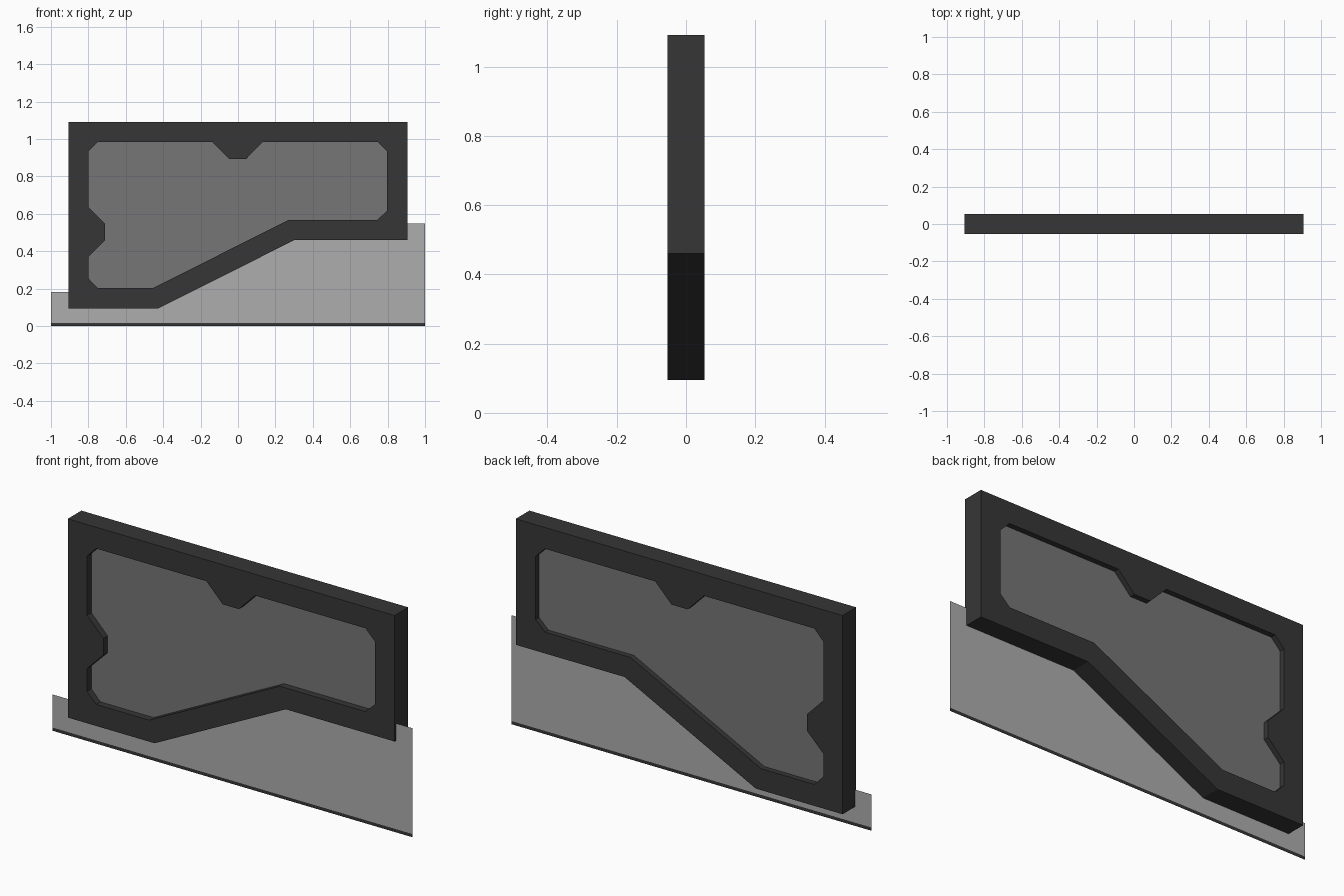
import bpy
import math

if "Cube" in bpy.data.objects:
    bpy.data.objects.remove(bpy.data.objects["Cube"])


def material(name, value):
    m = bpy.data.materials.new(name)
    m.diffuse_color = (value, value, value, 1)
    m.use_nodes = True
    m.node_tree.nodes["Principled BSDF"].inputs["Base Color"].default_value = m.diffuse_color
    return m


RUBBER = material("dark frame", 0.037)
PANE = material("grey pane", 0.18)
SHEET = material("light grey sheet", 0.42)


def extruded(name, loops, y0, y1, mat):
    """Solid plate from front outlines (x, z); later loops are holes."""
    cu = bpy.data.curves.new(name, 'CURVE')
    cu.dimensions = '2D'
    cu.fill_mode = 'BOTH'
    cu.extrude = (y1 - y0) / 2
    for pts in loops:
        sp = cu.splines.new('POLY')
        sp.points.add(len(pts) - 1)
        for p, (x, z) in zip(sp.points, pts):
            p.co = (x, z, 0, 1)
        sp.use_cyclic_u = True
    tmp = bpy.data.objects.new(name + "_outline", cu)
    bpy.context.collection.objects.link(tmp)
    bpy.context.view_layer.update()
    me = bpy.data.meshes.new_from_object(
        tmp.evaluated_get(bpy.context.evaluated_depsgraph_get()))
    bpy.data.objects.remove(tmp)
    me.materials.clear()
    me.materials.append(mat)
    for f in me.polygons:
        f.use_smooth = False
        f.material_index = 0
    ob = bpy.data.objects.new(name, me)
    ob.rotation_euler.x = math.pi / 2
    ob.location.y = (y0 + y1) / 2
    bpy.context.collection.objects.link(ob)
    return ob


def sheet(name, pts, y, mat):
    """Flat sheet without thickness, facing the front."""
    me = bpy.data.meshes.new(name)
    me.from_pydata([(x, y, z) for x, z in pts], [], [range(len(pts))])
    me.materials.append(mat)
    ob = bpy.data.objects.new(name, me)
    bpy.context.collection.objects.link(ob)
    return ob


# Outer outline and notched window opening
outer = [(-.907, .095), (-.425, .095), (.303, .46), (.907, .46),
         (.907, 1.092), (-.907, 1.092)]
opening = [(-.80, .255), (-.75, .203), (-.455, .203), (.27, .567),
           (.745, .567), (.797, .617), (.797, .933), (.745, .985),
           (.133, .985), (.043, .893), (-.047, .893), (-.138, .985),
           (-.75, .985), (-.80, .933), (-.80, .637), (-.71, .545),
           (-.71, .46), (-.80, .37)]

extruded("window_frame", [outer, opening], -.054, .054, RUBBER)

# Pane, its rim buried in the frame
rim = [(-.85, .15), (-.44, .15), (.287, .513), (.85, .513),
       (.85, 1.04), (-.85, 1.04)]
extruded("window_pane", [rim], -.02, .027, PANE)

# Lower sheet with a dark strip along its bottom edge
SHEET_Y = -.043
sheet("lower_sheet", [(-1, .016), (1, .016), (1, .547), (.28, .547),
                      (-.45, .182), (-1, .182)], SHEET_Y, SHEET)
sheet("bottom_strip", [(-1, 0), (1, 0), (1, .016), (-1, .016)],
      SHEET_Y, RUBBER)
